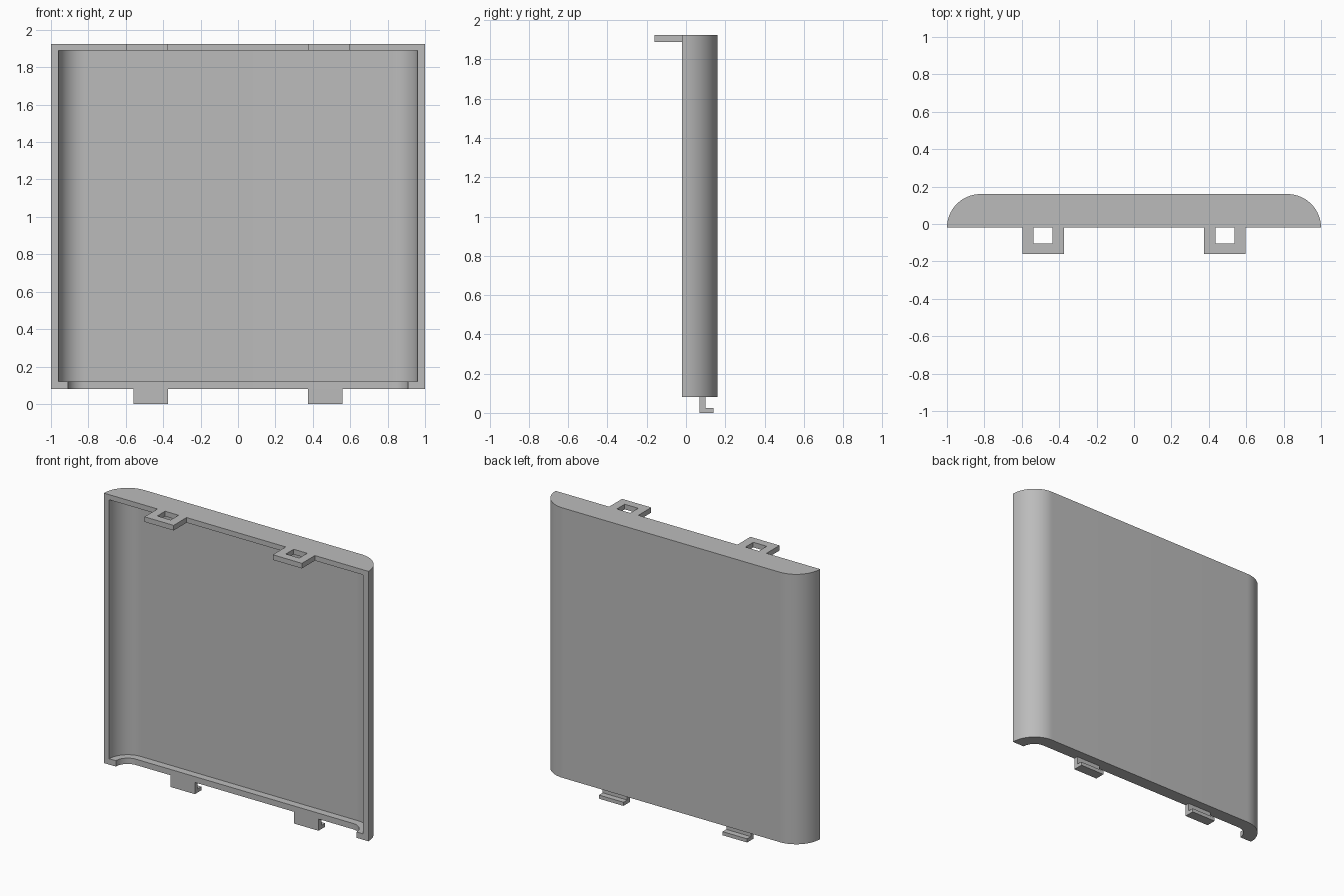
import bpy
import bmesh
from math import cos, sin, pi
from mathutils import Vector

cube = bpy.data.objects.get("Cube")
if cube:
    bpy.data.objects.remove(cube)

grey = bpy.data.materials.new("plain grey")
grey.use_nodes = True
colour = (0.5, 0.5, 0.5, 1)
grey.diffuse_color = colour
grey.node_tree.nodes["Principled BSDF"].inputs["Base Color"].default_value = colour

FRONT, BACK = -0.02, 0.16
BOTTOM, TOP = 0.08, 1.925
CAP = 0.035


def prism(name, outline, extrude):
    """Extrude a flat outline of 3D points along a vector."""
    bm = bmesh.new()
    face = bm.faces.new([bm.verts.new(p) for p in outline])
    new = bmesh.ops.extrude_face_region(bm, geom=[face])["geom"]
    bmesh.ops.translate(bm, vec=Vector(extrude),
                        verts=[v for v in new if isinstance(v, bmesh.types.BMVert)])
    bmesh.ops.recalc_face_normals(bm, faces=bm.faces)
    mesh = bpy.data.meshes.new(name)
    bm.to_mesh(mesh)
    bm.free()
    mesh.materials.append(grey)
    obj = bpy.data.objects.new(name, mesh)
    bpy.context.collection.objects.link(obj)
    return obj


def cover_prism(name, inset, z0, z1, front=FRONT, steps=20):
    """Flat-fronted slab with two rounded back corners, shrunk by inset."""
    r = BACK - FRONT - inset
    cx = 1 - (BACK - FRONT)
    arc = [(cx + r * cos(a), FRONT + r * sin(a))
           for a in (pi / 2 * i / steps for i in range(steps + 1))]
    half = ([(arc[0][0], front)] if front < FRONT else []) + arc
    outline = half + [(-x, y) for x, y in reversed(half)]
    return prism(name, [(x, y, z0) for x, y in outline], (0, 0, z1 - z0))


# Cover shell: hollow slab, open in front, with a thicker lip along the bottom
shell = cover_prism("cover_shell", 0, BOTTOM, TOP)
cutters = [cover_prism("cavity_cutter", 0.04, 0.12, TOP - CAP, front=-0.1),
           cover_prism("lip_cutter", 0.09, 0, 0.2, front=-0.1)]
for cutter in cutters:
    cutter.hide_render = True
    mod = shell.modifiers.new(cutter.name, "BOOLEAN")
    mod.operation = "DIFFERENCE"
    mod.solver = "EXACT"
    mod.object = cutter
graph = bpy.context.evaluated_depsgraph_get()
carved = bpy.data.meshes.new_from_object(shell.evaluated_get(graph))
shell.modifiers.clear()
shell.data = carved
for cutter in cutters:
    bpy.data.objects.remove(cutter)

# Smooth the rounded sides, keep the rims crisp
bpy.ops.object.select_all(action="DESELECT")
shell.select_set(True)
bpy.context.view_layer.objects.active = shell
bpy.ops.object.shade_smooth_by_angle(angle=pi / 6)

for side, s in (("left", 1), ("right", -1)):
    # Top tab: U-shaped loop reaching forward from the cap
    loop = [(0.375, FRONT), (0.375, -0.16), (0.595, -0.16), (0.595, FRONT),
            (0.537, FRONT), (0.537, -0.105), (0.435, -0.105), (0.435, FRONT)]
    prism(side + "_top_tab", [(s * x, y, TOP - CAP) for x, y in loop], (0, 0, CAP))

    # Bottom hook: L-shaped clip hanging below the lip
    hook = [(0.07, BOTTOM), (0.07, 0), (0.14, 0), (0.14, 0.025),
            (0.10, 0.025), (0.10, BOTTOM)]
    prism(side + "_bottom_hook", [(s * 0.375, y, z) for y, z in hook], (s * 0.185, 0, 0))
